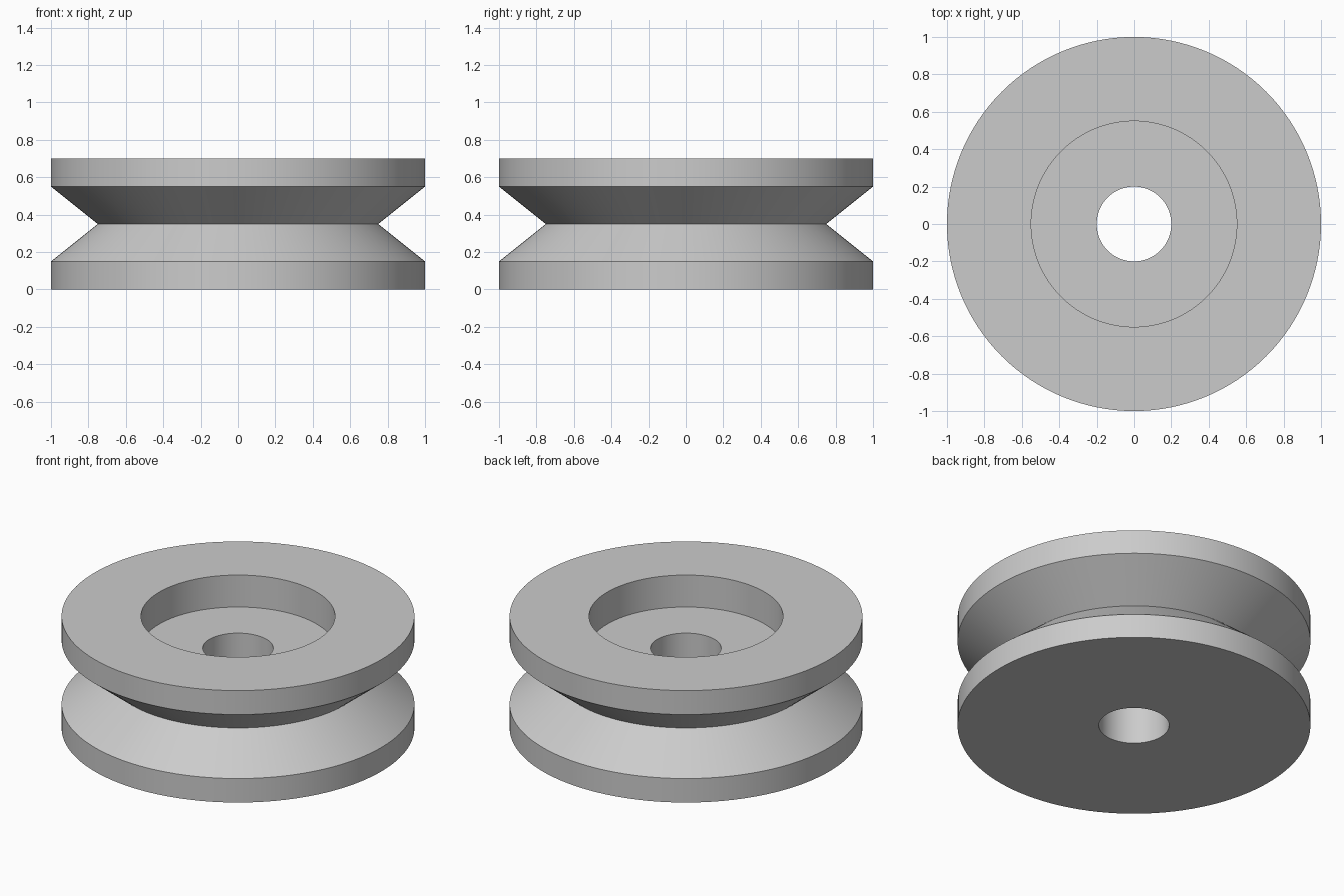
import bpy
import bmesh
import math

if "Cube" in bpy.data.objects:
    bpy.data.objects.remove(bpy.data.objects["Cube"], do_unlink=True)

SEGMENTS = 128

# Plain grey material
grey = bpy.data.materials.new("light_grey")
grey.use_nodes = True
color = (0.6, 0.6, 0.6, 1.0)
grey.diffuse_color = color
grey.node_tree.nodes["Principled BSDF"].inputs["Base Color"].default_value = color

# Closed cross-section (radius, height): bore, V groove, rims and top recess
profile = [
    (0.2, 0.0), (1.0, 0.0), (1.0, 0.15), (0.75, 0.35), (1.0, 0.55),
    (1.0, 0.7), (0.55, 0.7), (0.55, 0.5), (0.2, 0.5),
]

# Revolve the cross-section around the z axis
bm = bmesh.new()
verts = [bm.verts.new((r, 0, z)) for r, z in profile]
edges = [bm.edges.new((verts[i - 1], verts[i])) for i in range(len(verts))]
bmesh.ops.spin(bm, geom=verts + edges, cent=(0, 0, 0), axis=(0, 0, 1),
               angle=math.tau, steps=SEGMENTS)
bmesh.ops.remove_doubles(bm, verts=bm.verts[:], dist=0.0001)
bmesh.ops.recalc_face_normals(bm, faces=bm.faces[:])

mesh = bpy.data.meshes.new("pulley_wheel")
bm.to_mesh(mesh)
bm.free()
mesh.materials.append(grey)
wheel = bpy.data.objects.new("pulley_wheel", mesh)
bpy.context.collection.objects.link(wheel)

# Smooth round walls with sharp rims
bpy.ops.object.select_all(action="DESELECT")
wheel.select_set(True)
bpy.context.view_layer.objects.active = wheel
bpy.ops.object.shade_smooth_by_angle(angle=math.radians(30))
